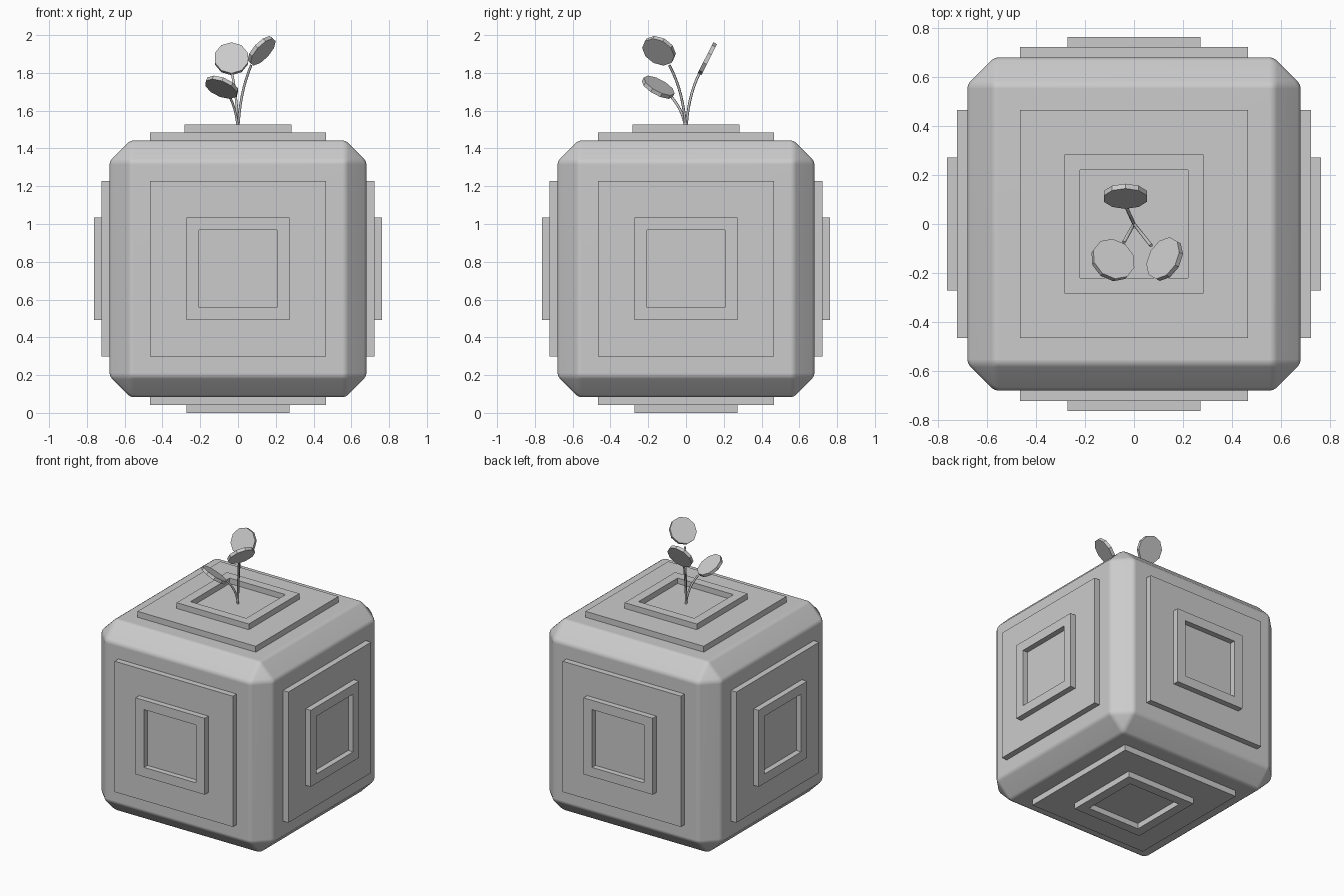
import bpy, bmesh, math
from mathutils import Vector, Matrix

if "Cube" in bpy.data.objects:
    bpy.data.objects.remove(bpy.data.objects["Cube"])

CENTRE = Vector((0, 0, 0.763))


def make_object(name, bm):
    bmesh.ops.recalc_face_normals(bm, faces=bm.faces)
    me = bpy.data.meshes.new(name)
    bm.to_mesh(me)
    bm.free()
    ob = bpy.data.objects.new(name, me)
    bpy.context.collection.objects.link(ob)
    return ob


def box(half, low, high):
    """Square slab around the z axis between two heights."""
    bm = bmesh.new()
    bmesh.ops.create_cube(bm, size=1, matrix=Matrix.Translation((0, 0, (low + high) / 2))
                          @ Matrix.Diagonal((half * 2, half * 2, high - low, 1)))
    return bm


def panel(name, rot, half, low, high, hole=0):
    """Raised slab on one cube side, with an optional square recess."""
    bm = box(half, low, high)
    if hole:
        top = max(bm.faces, key=lambda f: f.calc_center_median().z)
        bmesh.ops.inset_region(bm, faces=[top], thickness=half - hole)
        res = bmesh.ops.extrude_face_region(bm, geom=[top])
        verts = [v for v in res["geom"] if isinstance(v, bmesh.types.BMVert)]
        bmesh.ops.translate(bm, verts=verts, vec=(0, 0, -0.039))
        if top.is_valid:
            bmesh.ops.delete(bm, geom=[top], context="FACES_ONLY")
    bm.transform(Matrix.Translation(CENTRE) @ rot)
    return make_object(name, bm)


# Body: chamfered cube with softened chamfer edges
bm = box(0.68, -0.68, 0.68)
bm.transform(Matrix.Translation(CENTRE))
body = make_object("body", bm)
for width, segs in ((0.11, 1), (0.018, 2)):
    mod = body.modifiers.new("bevel", "BEVEL")
    mod.width = width
    mod.segments = segs
    mod.limit_method = "ANGLE"
    mod.angle_limit = math.radians(20)
for p in body.data.polygons:
    p.use_smooth = True
weighted = body.modifiers.new("weighted_normals", "WEIGHTED_NORMAL")
weighted.keep_sharp = True

# Stepped panels on all six sides
sides = {
    "top": (0, 0, 1), "bottom": (0, 0, -1), "front": (0, -1, 0),
    "back": (0, 1, 0), "right": (1, 0, 0), "left": (-1, 0, 0),
}
for side, d in sides.items():
    if d[2]:
        rot = Matrix.Rotation(0 if d[2] > 0 else math.pi, 4, "X")
    else:
        rot = Matrix.Rotation(math.atan2(d[1], d[0]), 4, "Z") @ Matrix.Rotation(math.pi / 2, 4, "Y")
    half, hole = (0.284, 0.193) if side == "top" else (0.272, 0.178)
    panel(side + "_panel", rot, 0.465, 0.66, 0.722)
    panel(side + "_frame", rot, half, 0.70, 0.763, hole)

# Sprout: leaf centre, leaf normal, stem tip
leaves = {
    "back": ((-0.035, 0.113, 1.875), (0, -0.89, 0.45), (-0.033, 0.072, 1.80)),
    "right": ((0.125, -0.143, 1.917), (-0.68, 0.38, 0.63), (0.07, -0.088, 1.84)),
    "left": ((-0.086, -0.147, 1.724), (0.35, 0.45, 0.82), (-0.042, -0.075, 1.67)),
}
for name, (centre, normal, tip) in leaves.items():
    # Leaf disc
    bm = bmesh.new()
    bmesh.ops.create_cone(bm, cap_ends=True, segments=10, radius1=0.092, radius2=0.092, depth=0.022)
    bm.transform(Matrix.Translation(centre) @ Vector(normal).to_track_quat("Z", "Y").to_matrix().to_4x4())
    make_object(name + "_leaf", bm)

    # Curved stem
    base, tip = Vector((0, 0, 1.48)), Vector(tip)
    bend = Vector((tip.x * 0.1, tip.y * 0.1, base.z + (tip.z - base.z) * 0.6))
    cu = bpy.data.curves.new(name + "_stem", "CURVE")
    cu.dimensions = "3D"
    cu.bevel_depth = 0.007
    cu.bevel_resolution = 1
    cu.use_fill_caps = True
    sp = cu.splines.new("POLY")
    sp.points.add(8)
    for i, pt in enumerate(sp.points):
        t = i / 8
        p = base * (1 - t) ** 2 + bend * 2 * t * (1 - t) + tip * t * t
        pt.co = (*p, 1)
    bpy.context.collection.objects.link(bpy.data.objects.new(name + "_stem", cu))
